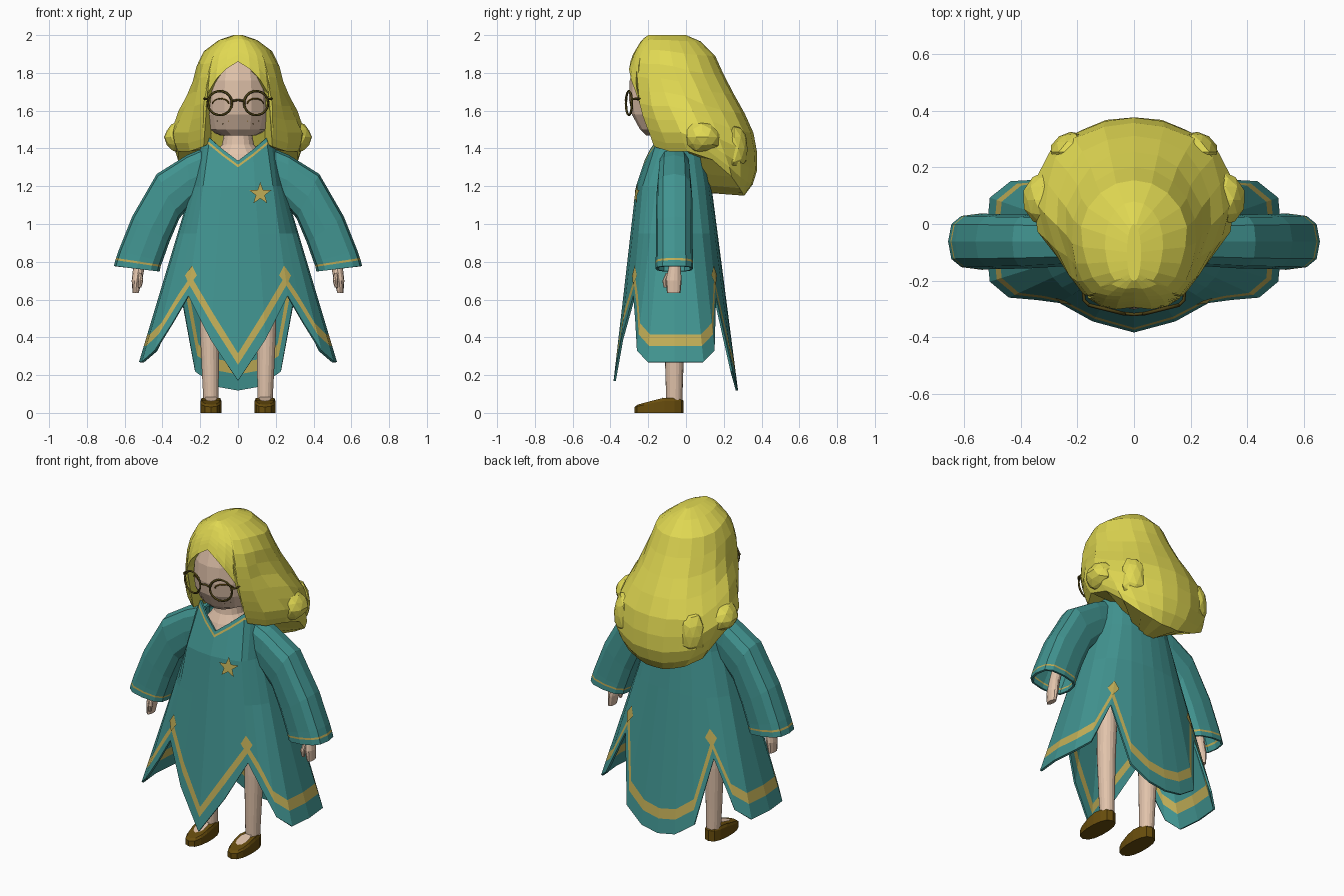
import bpy, bmesh, math, random
from mathutils import Vector as V

if "Cube" in bpy.data.objects:
    bpy.data.objects.remove(bpy.data.objects["Cube"])

random.seed(4)


def mat(name, col):
    m = bpy.data.materials.new(name)
    m.diffuse_color = (*col, 1)
    m.use_nodes = True
    m.node_tree.nodes["Principled BSDF"].inputs["Base Color"].default_value = m.diffuse_color
    return m


TEAL = mat("teal cloth", (.053, .295, .28))
GOLD = mat("gold trim", (.53, .42, .095))
SKIN = mat("skin", (.76, .55, .41))
HAIR = mat("blonde hair", (.75, .69, .085))
BROWN = mat("brown leather", (.14, .075, .004))
DARK = mat("dark frame", (.075, .055, .008))


def make(name, verts, faces, mats, idx=None, mirror=False, thick=0):
    me = bpy.data.meshes.new(name)
    me.from_pydata([tuple(v) for v in verts], [], faces)
    for m in mats:
        me.materials.append(m)
    if idx:
        for p, i in zip(me.polygons, idx):
            p.material_index = i
    ob = bpy.data.objects.new(name, me)
    bpy.context.collection.objects.link(ob)
    if mirror:
        ob.modifiers.new("mirror", 'MIRROR').use_mirror_merge = False
    if thick:
        s = ob.modifiers.new("thickness", 'SOLIDIFY')
        s.thickness, s.offset = thick, -1
    return ob


def loft(name, rings, mats, gold_rows=(), caps=True, **kw):
    """Closed rings, listed from top to bottom, counter-clockwise seen from above."""
    n = len(rings[0])
    faces, idx = [], []
    for r in range(len(rings) - 1):
        for i in range(n):
            j = (i + 1) % n
            faces.append((r * n + i, r * n + n + i, r * n + n + j, r * n + j))
            idx.append(1 if r in gold_rows else 0)
    if caps:
        faces += [tuple(range(n)), tuple(reversed(range((len(rings) - 1) * n, len(rings) * n)))]
        idx += [0, 0]
    return make(name, [p for r in rings for p in r], faces, mats, idx, **kw)


def full(half):
    """Mirror a front-to-back half ring to a closed ring."""
    return half + [V((-p.x, p.y, p.z)) for p in reversed(half[1:-1])]


def table(rows, z):
    """Linear lookup in rows sorted by falling z."""
    if z >= rows[0][0]:
        return rows[0][1:]
    for a, b in zip(rows, rows[1:]):
        if z >= b[0]:
            t = (a[0] - z) / (a[0] - b[0])
            return [p + (q - p) * t for p, q in zip(a[1:], b[1:])]
    return rows[-1][1:]


def egg(row, a, z):
    """Point on an egg section: half width, front y, widest y, back y, front taper."""
    hx, yf, yw, yb, p = row
    c, s = math.cos(a), max(0, math.sin(a))
    return V((hx * s ** (p if c > 0 else 1), yw - (yw - yf if c > 0 else yb - yw) * c, z))


# robe: columns from front to back, as hem xy, chest xy and hem height
base = [(0, -.38), (.16, -.365), (.32, -.315), (.40, -.295), (.475, -.275), (.53, -.21), (.545, -.06),
        (.53, .10), (.47, .165), (.39, .20), (.23, .25), (.11, .262), (0, .265)]
chest = [(0, -.265), (.09, -.255), (.185, -.23), (.205, -.2), (.225, -.16), (.24, -.12), (.245, -.06),
         (.24, 0), (.21, .06), (.17, .1), (.12, .12), (.06, .13), (0, .135)]
neck = [(0, -.22), (.08, -.19), (.15, -.15), (.175, -.12), (.185, -.09), (.19, -.06), (.19, -.04),
        (.185, -.01), (.165, .03), (.13, .06), (.09, .08), (.05, .09), (0, .09)]
hem = [.17, .39, .62, .48, .33, .27, .27, .27, .33, .61, .22, .14, .12]
collar = [1.335, 1.395] + [1.455] * 11
SLITS = (2, 9)


def robe(i, z):
    if z > 1.2:
        a, b, t = V(neck[i]), V(chest[i]), (collar[i] - z) / (collar[i] - 1.2)
    else:
        a, b, t = V(chest[i]), V(base[i]), 1.2 - z
    p = a.lerp(b, t)
    return V((p.x, p.y, z))


N = range(13)
levels = [lambda i: collar[i], lambda i: collar[i] - .021, lambda i: collar[i] - .035,
          lambda i: 1.2, lambda i: .95, lambda i: hem[i] + (.105 if i in SLITS else .145),
          lambda i: hem[i] + (.055 if i in SLITS else .085), lambda i: hem[i]]
loft("robe", [full([robe(i, f(i)) for i in N]) for f in levels], [TEAL, GOLD],
     gold_rows=(1, 5), caps=False, thick=.012)

# diamonds over the four slits
for name, i in (("front_diamond", 2), ("back_diamond", 9)):
    z = .728
    mid, out = robe(i, z), V((.3, -1 if i == 2 else 1, 0)).normalized() * .006
    side = [mid + (robe(k, z) - mid).normalized() * .034 for k in (i - 1, i + 1)]
    pts = [robe(i, z + .052), side[0], robe(i, z - .052), side[1]]
    make(name, [p + out for p in pts], [(0, 1, 2), (0, 2, 3)], [GOLD], mirror=True)

# chest star
star = []
for k in range(10):
    a, r = math.pi / 2 + k * math.pi / 5, .062 if k % 2 == 0 else .025
    x, z = .118 + r * math.cos(a), r * math.sin(a)
    star.append(V((x, -.271 + .25 * max(0, x - .09) + z * .12, 1.16 + z)))
make("chest_star", star, [tuple(range(10))], [GOLD])

# sleeves: outer x, z, inner x, z, half depth
sl = [(.14, 1.42, .17, 1.14, .08), (.27, 1.365, .25, 1.10, .088), (.43, 1.265, .31, 1.03, .095),
      (.56, 1.04, .365, .90, .097), (.632, .86, .40, .80, .098), (.645, .82, .407, .783, .099),
      (.649, .809, .410, .773, .099), (.657, .778, .415, .748, .1)]
rings = []
for ox, oz, ix, iz, d in sl:
    o, i, r = V((ox, -.062, oz)), V((ix, -.062, iz)), []
    for k in range(12):
        a = -math.pi / 2 + k * math.pi / 6
        c, s = math.cos(a), math.sin(a)
        c, s = (math.copysign(abs(v) ** .7, v) for v in (c, s))
        p = i.lerp(o, .5 + .5 * c)
        r.append(p + V((0, d * s, 0)))
    rings.append(r)
loft("sleeve", rings, [TEAL, GOLD], gold_rows=(5,), caps=False, mirror=True, thick=.012)


def tube(name, path, m, n=8, **kw):
    """Upright tube: path of x, y, z, x radius, y radius."""
    return loft(name, [[V((x + rx * math.sin(k * math.tau / n), y - ry * math.cos(k * math.tau / n), z))
                        for k in range(n)] for x, y, z, rx, ry in path], [m], **kw)


# hands and legs
tube("hand", [(.48, -.06, .95, .03, .03), (.525, -.06, .77, .03, .032), (.535, -.065, .70, .028, .042),
              (.542, -.065, .635, .016, .036)], SKIN, 12, mirror=True)
tube("thumb", [(.52, -.095, .74, .012, .012), (.515, -.112, .70, .013, .013),
               (.52, -.11, .665, .009, .009)], SKIN, 8, mirror=True)
tube("leg", [(.14, -.06, .85, .06, .06), (.15, -.06, .45, .053, .055), (.146, -.062, .2, .045, .047),
             (.143, -.062, .05, .04, .042)], SKIN, 18, mirror=True)


# shoes
def shoe_top(y):
    return min(.08, .04 + (y + .27) * .27)


def sole(s, zf):
    r = []
    for k in range(14):
        a = k * math.tau / 14
        y = -.142 - .13 * s * math.cos(a)
        r.append(V((.143 + .056 * s * math.copysign(abs(math.sin(a)) ** .7, math.sin(a)), y, zf(y))))
    return r


loft("shoe", [sole(.88, shoe_top), sole(1, lambda y: shoe_top(y) * .8), sole(1, lambda y: 0)],
     [BROWN], mirror=True)
patch = [V((.143 + .033 * math.sin(a), -.15 - .06 * math.cos(a), 0))
         for a in [k * math.tau / 10 for k in range(10)]]
make("instep", [V((p.x, p.y, shoe_top(p.y) + .005)) for p in patch], [tuple(range(10))], [SKIN],
     mirror=True)

# head and neck
face = [(1.93, .09, -.19, -.08, .05, 1), (1.86, .15, -.27, -.08, .1, 1), (1.76, .18, -.298, -.08, .12, 1),
        (1.66, .188, -.302, -.08, .12, 1), (1.58, .186, -.287, -.08, .1, 1),
        (1.50, .165, -.243, -.08, .06, 1), (1.468, .09, -.21, -.08, .02, 1)]
loft("head", [full([egg(r[1:], math.pi * k / 8, r[0]) for k in range(9)]) for r in face], [SKIN])
tube("neck", [(0, -.09, 1.5, .07, .07), (0, -.085, 1.42, .085, .085), (0, -.075, 1.37, .13, .12),
              (0, -.075, 1.28, .15, .15)], SKIN, 16)

# hair: sections by height, hem height by column angle
sec = [(2.0, .025, -.20, -.1, .0, .8), (1.975, .10, -.235, -.09, .07, .8), (1.90, .20, -.28, -.08, .15, .85),
       (1.80, .23, -.315, -.06, .195, .85), (1.72, .25, -.325, -.02, .235, .9), (1.65, .275, -.33, .0, .275, 1),
       (1.55, .33, -.315, .06, .33, 1.4), (1.45, .365, -.27, .09, .37, 1.6), (1.37, .335, -.25, .13, .377, 1.5),
       (1.28, .31, -.2, .17, .377, 1.3), (1.2, .25, -.2, .2, .35, 1), (1.14, .16, -.2, .22, .30, 1)]
hair_hem = [(0, 1.86), (13, 1.82), (26, 1.765), (37, 1.69), (41, 1.41), (55, 1.385), (72, 1.385), (90, 1.34),
            (108, 1.25), (126, 1.19), (144, 1.165), (162, 1.15), (180, 1.15)]
rows = [0, .04, .13, .25, .37, .49, .61, .73, .84, .93, 1]
grid = []
for t in rows:
    r = []
    for k, (deg, h) in enumerate(hair_hem):
        z = 2 - t * (2 - h)
        p = egg(table(sec, z), math.radians(deg), z)
        if deg > 50 and t > .3:  # soft waves in the lower locks
            w = 1 + .03 * math.sin(k * 2.2 + t * 9) + random.uniform(-.02, .02)
            p = V((p.x * w, min(.38, p.y + .4 * p.x * (w - 1)), z))
        r.append(p)
    grid.append(full(r))
under = []  # bottom turned inward
for p, (deg, h) in zip(grid[-1], hair_hem):
    f = .8 if deg < 50 else .5 if deg < 85 else .1
    under.append(V((p.x * f, .02 + (p.y - .02) * f, p.z + .02)))
grid.append(full(under))
loft("hair", grid, [HAIR])

# loose curls at the sides: centre and size
for name, c, s in (("side_curl", (.312, .085, 1.46), (.08, .10, .085)),
                   ("back_curl", (.225, .255, 1.40), (.075, .075, .13))):
    bm = bmesh.new()
    bmesh.ops.create_icosphere(bm, subdivisions=2, radius=1)
    for v in bm.verts:
        w = random.uniform(.9, 1.05)
        v.co = V([q + e * d * w for q, e, d in zip(c, s, v.co)])
    me = bpy.data.meshes.new(name)
    bm.to_mesh(me)
    bm.free()
    me.materials.append(HAIR)
    ob = bpy.data.objects.new(name, me)
    bpy.context.collection.objects.link(ob)
    ob.modifiers.new("mirror", 'MIRROR')


# glasses
def wire(name, pts, r, m, closed=False):
    cu = bpy.data.curves.new(name, 'CURVE')
    cu.dimensions, cu.bevel_depth, cu.bevel_resolution = '3D', r, 0
    s = cu.splines.new('POLY')
    s.points.add(len(pts) - 1)
    for q, p in zip(s.points, pts):
        q.co = (*p, 1)
    s.use_cyclic_u = closed
    cu.materials.append(m)
    bpy.context.collection.objects.link(bpy.data.objects.new(name, cu))


def skin_y(x, z):
    hx, yf, yw = table(face, z)[:3]
    return yw - (yw - yf) * math.sqrt(max(0, 1 - (x / hx) ** 2)) - .001


for s, side in ((-1, "left"), (1, "right")):
    circ = [k * math.tau / 18 for k in range(18)]
    wire(side + "_rim", [(s * (.096 + .064 * math.cos(a)), -.302 + .016 * math.cos(a), 1.64 + .064 * math.sin(a))
                         for a in circ], .0065, DARK, True)
    wire(side + "_temple", [(s * .158, -.287, 1.66), (s * .176, -.27, 1.663), (s * .18, -.23, 1.663)], .006, DARK)
    # smiling closed eye
    arc = [(s * .092 + .043 * math.cos(a), 1.636 + .028 * math.sin(a))
           for a in [math.pi * k / 8 for k in range(9)]]
    wire(side + "_eye", [(x, skin_y(x, z), z) for x, z in arc], .004, BROWN)
    # freckles
    for k, (x, z) in enumerate(((.05, 1.545), (.08, 1.53), (.11, 1.545))):
        y, d = skin_y(x, z) - .001, .003
        make(side + "_freckle_%d" % k, [(s * x - d, y, z), (s * x, y, z - d), (s * x + d, y, z),
                                        (s * x, y, z + d)], [(0, 1, 2, 3)], [BROWN])
wire("bridge", [(-.034, -.316, 1.65), (0, -.32, 1.657), (.034, -.316, 1.65)], .006, DARK)
